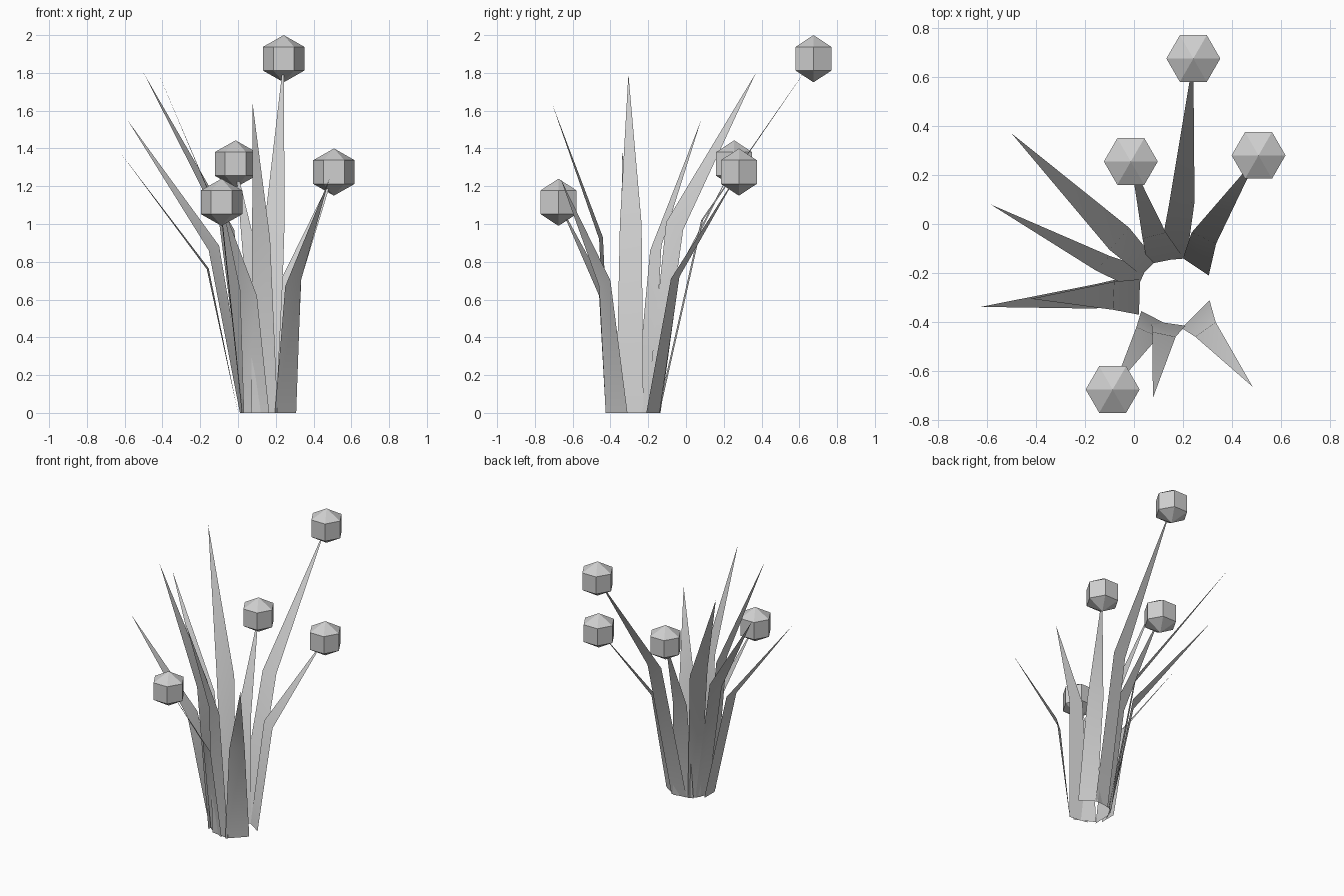
import bpy, bmesh, math
from mathutils import Vector

if "Cube" in bpy.data.objects:
    bpy.data.objects.remove(bpy.data.objects["Cube"])

grey = bpy.data.materials.new("soft_grey")
grey.diffuse_color = (0.62, 0.62, 0.62, 1)
grey.use_nodes = True
grey.node_tree.nodes["Principled BSDF"].inputs["Base Color"].default_value = grey.diffuse_color


def make_object(name, bm, smooth):
    for face in bm.faces:
        face.smooth = smooth
    mesh = bpy.data.meshes.new(name)
    bm.to_mesh(mesh)
    bm.free()
    mesh.materials.append(grey)
    obj = bpy.data.objects.new(name, mesh)
    bpy.context.collection.objects.link(obj)


def blade(name, base_a, base_b, mid_a, mid_b, tip):
    """Flat leaf: a tall lower panel bent into a long pointed upper panel."""
    bm = bmesh.new()
    a, b, c, d, t = [bm.verts.new(p) for p in
                     ((*base_a, 0), (*base_b, 0), mid_b, mid_a, tip)]
    bm.faces.new((a, b, c, d))
    bm.faces.new((d, c, t))
    make_object(name, bm, True)


def bud(name, centre, ring_r=0.11, half_height=0.125):
    """Six-sided seed head: short prism with a low cone at each end."""
    bm = bmesh.new()
    c = Vector(centre)
    rings = []
    for z in (-half_height / 2, half_height / 2):
        rings.append([bm.verts.new(c + Vector((ring_r * math.cos(i * math.pi / 3),
                                               ring_r * math.sin(i * math.pi / 3), z)))
                      for i in range(6)])
    bottom = bm.verts.new(c - Vector((0, 0, half_height)))
    top = bm.verts.new(c + Vector((0, 0, half_height)))
    low, high = rings
    for i in range(6):
        j = (i + 1) % 6
        bm.faces.new((low[i], low[j], high[j], high[i]))
        bm.faces.new((high[i], high[j], top))
        bm.faces.new((low[j], low[i], bottom))
    make_object(name, bm, False)


# Stems that carry a seed head: base edge, bend edge, tip at the head
stems = {
    "back": ((0.215, -0.14), (0.10, -0.15), (0.247, 0.09, 1.02),
             (0.143, 0.08, 1.02), (0.242, 0.675, 1.875)),
    "right": ((0.305, -0.21), (0.20, -0.14), (0.335, -0.08, 0.71),
              (0.235, -0.035, 0.72), (0.508, 0.28, 1.275)),
    "back_left": ((0.20, -0.135), (0.055, -0.165), (0.13, -0.035, 0.73),
                  (0.035, -0.06, 0.72), (-0.013, 0.255, 1.318)),
    "front": ((0.03, -0.355), (0.165, -0.425), (0.01, -0.42, 0.65),
              (0.10, -0.46, 0.62), (-0.087, -0.675, 1.115)),
}
for side, pts in stems.items():
    blade(side + "_stem", *pts)
    bud(side + "_seed_head", pts[-1])

# Plain pointed leaves
leaves = {
    "back_left": ((0.09, -0.15), (0.03, -0.21), (-0.02, -0.015, 0.97),
                  (-0.10, -0.105, 1.01), (-0.50, 0.37, 1.80)),
    "left_back": ((0.05, -0.18), (0.01, -0.27), (-0.10, -0.13, 0.885),
                  (-0.155, -0.19, 0.86), (-0.585, 0.08, 1.55)),
    "left_low": ((0.00, -0.21), (0.00, -0.33), (-0.155, -0.245, 0.765),
                 (-0.165, -0.345, 0.76), (-0.625, -0.338, 1.38)),
    "left_tall": ((0.025, -0.225), (0.02, -0.37), (-0.08, -0.235, 1.0),
                  (-0.085, -0.35, 1.0), (-0.42, -0.305, 1.795)),
    "front": ((0.07, -0.395), (0.21, -0.415), (0.075, -0.44, 0.93),
              (0.17, -0.46, 0.92), (0.077, -0.71, 1.64)),
    "front_right": ((0.195, -0.425), (0.308, -0.31), (0.25, -0.46, 0.67),
                    (0.333, -0.40, 0.70), (0.484, -0.664, 1.24)),
}
for side, pts in leaves.items():
    blade(side + "_leaf", *pts)
